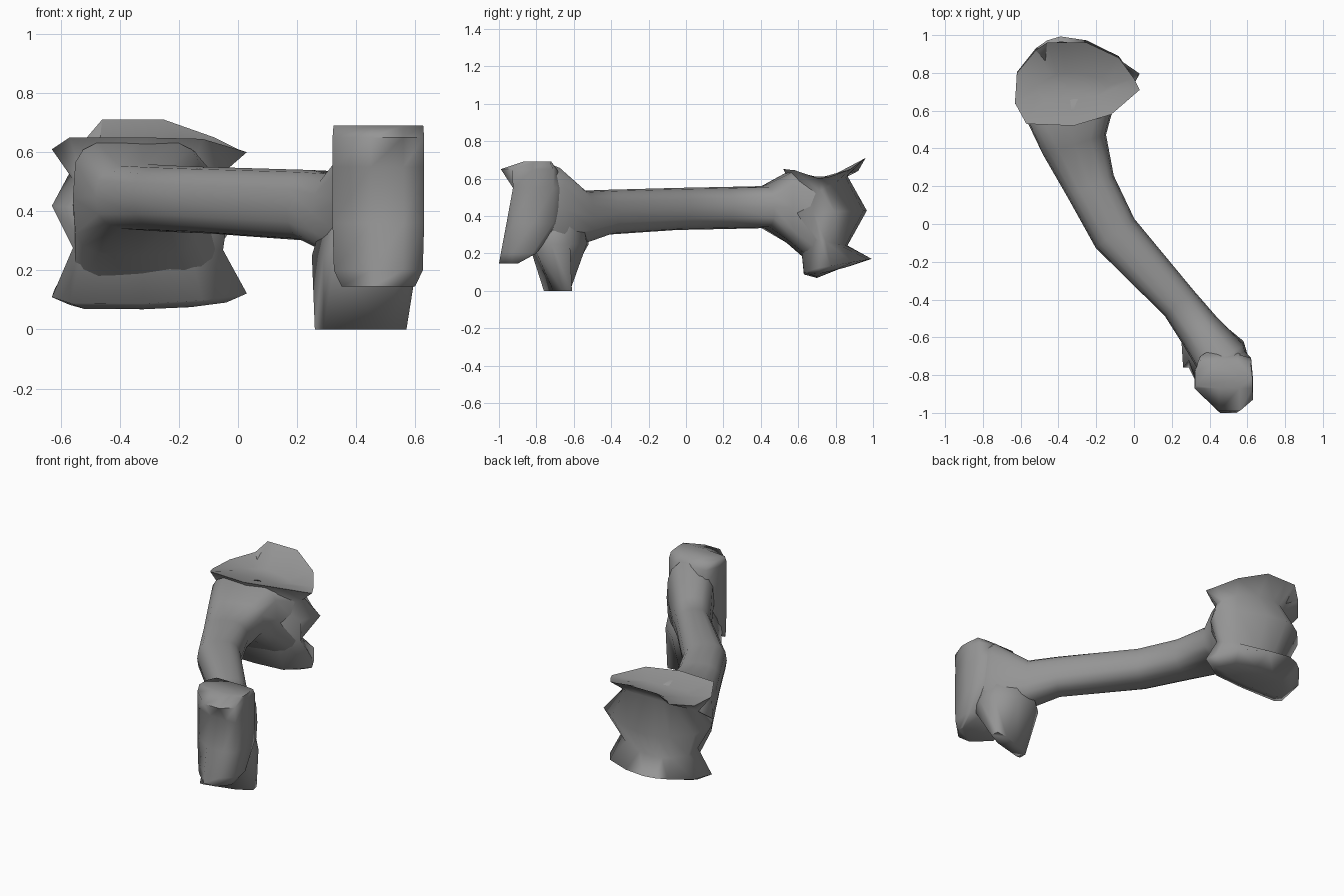
import bpy, bmesh, math
from mathutils import Vector

if "Cube" in bpy.data.objects:
    bpy.data.objects.remove(bpy.data.objects["Cube"])

grey = bpy.data.materials.new("dark_grey")
grey.diffuse_color = (.3, .3, .3, 1)
grey.use_nodes = True
grey.node_tree.nodes["Principled BSDF"].inputs["Base Color"].default_value = grey.diffuse_color


def loft(name, rings, angle=45):
    """Skin a list of equally sized rings and cap both ends."""
    bm = bmesh.new()
    vs = [[bm.verts.new(p) for p in r] for r in rings]
    n = len(vs[0])
    for a, b in zip(vs, vs[1:]):
        for i in range(n):
            j = (i + 1) % n
            bm.faces.new((a[i], a[j], b[j], b[i]))
    bm.faces.new(vs[0][::-1])
    bm.faces.new(vs[-1])
    bmesh.ops.recalc_face_normals(bm, faces=bm.faces)
    me = bpy.data.meshes.new(name)
    bm.to_mesh(me)
    bm.free()
    me.materials.append(grey)
    ob = bpy.data.objects.new(name, me)
    bpy.context.collection.objects.link(ob)
    bpy.ops.object.select_all(action='DESELECT')
    ob.select_set(True)
    bpy.context.view_layer.objects.active = ob
    bpy.ops.object.shade_smooth_by_angle(angle=math.radians(angle))
    return ob


def sq(v, e):
    return math.copysign(abs(v) ** e, v)


# Shaft: stations of (x, y, half width, z low, z high, squareness) along the bent axis
stations = [(-.31, .70, .25, .12, .60, .45), (-.34, .55, .22, .25, .64, .5),
            (-.315, .42, .175, .335, .56, .7), (-.23, .20, .135, .33, .555, .8),
            (-.10, -.05, .128, .325, .55, .8), (.24, -.42, .102, .30, .54, .8),
            (.345, -.56, .115, .25, .535, .8), (.465, -.71, .14, .2, .67, .7),
            (.48, -.80, .13, .2, .67, .7)]
rings = []
for k, (x, y, w, lo, hi, e) in enumerate(stations):
    a, b = stations[max(k - 1, 0)], stations[min(k + 1, len(stations) - 1)]
    d = Vector((b[0] - a[0], b[1] - a[1], 0)).normalized()
    if k < 2:
        d = Vector((.1, -1, 0)).normalized()
    side = Vector((-d.y, d.x, 0))
    ring = []
    for i in range(16):
        t = math.tau * i / 16
        p = Vector((x, y, (lo + hi) / 2)) + side * w * sq(math.cos(t), e)
        p.z += (hi - lo) / 2 * sq(math.sin(t), e)
        ring.append(p)
    rings.append(ring)
loft("shaft", rings, 80)

# Large head: ridged stack of horizontal outlines, topped by a dished rim
outline = [(-.63, .64), (-.62, .8), (-.52, .92), (-.46, .96), (-.39, .98), (-.25, .96),
           (-.08, .88), (0, .77), (.03, .71), (-.12, .58), (-.32, .52), (-.57, .53)]
middle = outline[:7] + [(.03, .8), (-.03, .68)] + outline[9:]
rim_z = [.61, .61, .64, .71, .71, .71, .65, .61, .6, .645, .65, .65]
cx, cy = -.32, .72
# (outline, z, backward tilt, x scale, y scale, front limit)
layers = [(outline, .09, .12, .8, .5, .7), (outline, .12, .18, 1, 1.05, .63),
          (outline, .27, -.1, .77, .55, .54), (middle, .42, .03, 1, .95, .53),
          (outline, .53, .3, .78, .55, .52)]
rings = [[(cx + (x - cx) * sx, max(cy + (y - cy) * sy, lim), z + tilt * (y - .7))
          for x, y in shape] for shape, z, tilt, sx, sy, lim in layers]
rings.append([(x, min(y, .96), z) for (x, y), z in zip(outline, rim_z)])
rings.append([(cx + (x - cx) * .6, cy + (y - cy) * .32, .61) for x, y in outline])
loft("large_head", rings, 120)

# Small head: upright rounded column
outline = [(.45, -1), (.56, -1), (.63, -.93), (.63, -.82), (.62, -.71), (.55, -.63),
           (.45, -.62), (.35, -.7), (.32, -.78), (.32, -.87)]
cx, cy = .475, -.8
# (z, x scale, y scale, front limit, back limit)
layers = [(.145, .8, 1, -1, -.9), (.2, .97, 1, -.99, -.8), (.36, 1, 1, -.96, -.68),
          (.55, 1, 1, -.925, -.64), (.65, 1, 1, -.99, -.69), (.69, .98, .8, -.87, -.72)]
rings = [[(cx + (x - cx) * sx, min(max(cy + (y - cy) * sy, lo), hi), z)
          for x, y in outline] for z, sx, sy, lo, hi in layers]
loft("small_head", rings, 80)

# Lower flange: wedge dropping from behind the small head to the ground
top = [(.33, -.84), (.29, -.72), (.25, -.6), (.34, -.52), (.47, -.53), (.58, -.62),
       (.61, -.72), (.58, -.82)]
foot = [(.29, -.76), (.26, -.76), (.26, -.71), (.36, -.66), (.48, -.62), (.56, -.61),
        (.57, -.66), (.48, -.71)]
neck = [(x * .7 + .45 * .3, y * .7 - .65 * .3) for x, y in top]
loft("lower_flange", [[(x, y, 0) for x, y in foot],
                      [(x, y, .25) for x, y in top],
                      [(x, y, .45) for x, y in neck]], 80)
